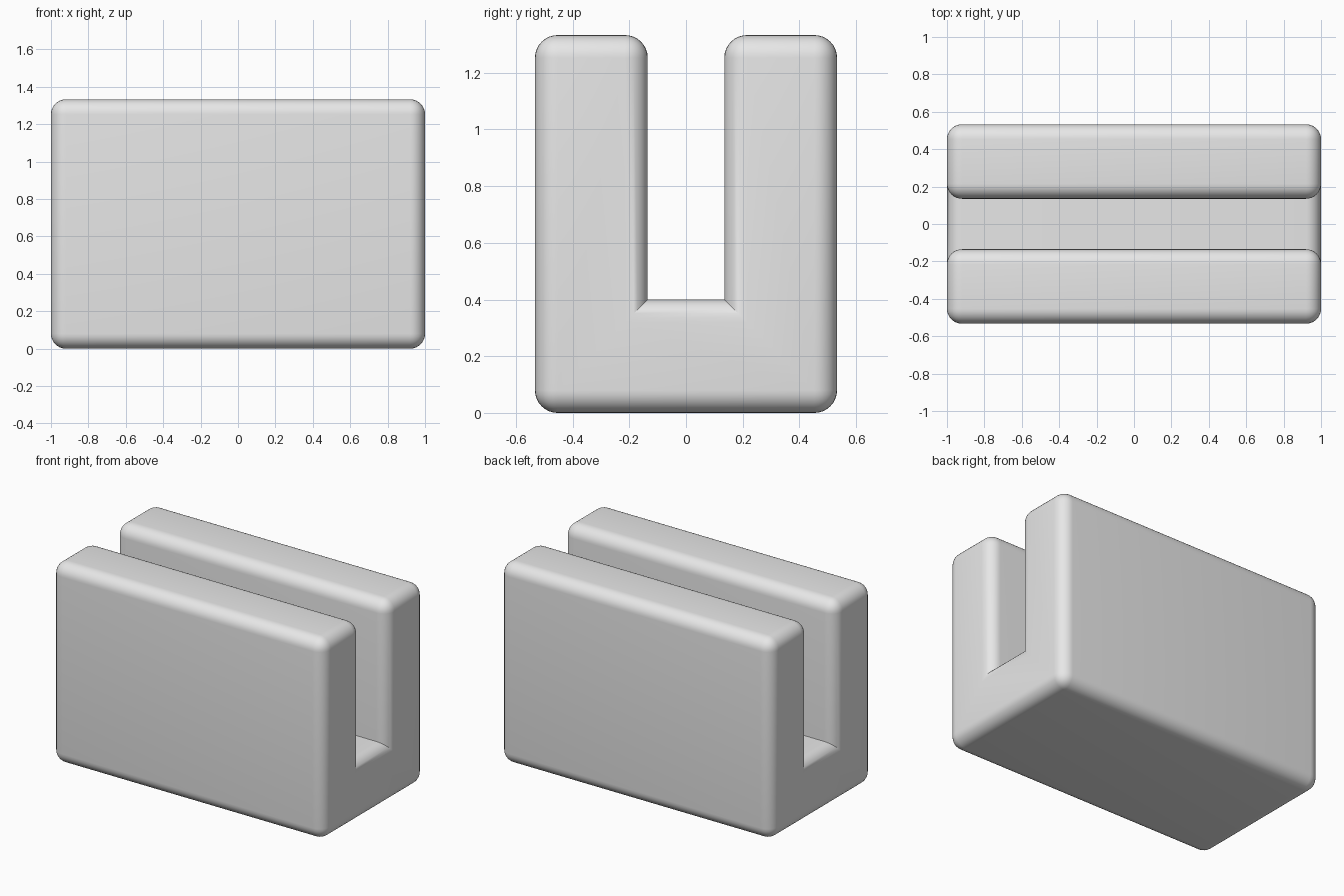
import bpy
import bmesh
import math

cube = bpy.data.objects.get("Cube")
if cube:
    bpy.data.objects.remove(cube, do_unlink=True)

HALF_LENGTH = 1.0
HALF_DEPTH = 0.533
HEIGHT = 1.333
HALF_SLOT = 0.135
FLOOR = 0.4
RADIUS = 0.08

# Plain grey finish
grey = bpy.data.materials.new("light grey")
grey.use_nodes = True
colour = (0.8, 0.8, 0.8, 1)
grey.diffuse_color = colour
grey.node_tree.nodes["Principled BSDF"].inputs["Base Color"].default_value = colour

# U-shaped end profile, mirrored across the slot
half = [(HALF_DEPTH, 0), (HALF_DEPTH, HEIGHT), (HALF_SLOT, HEIGHT), (HALF_SLOT, FLOOR)]
profile = half + [(-y, z) for y, z in reversed(half)]

# Extrude the profile along the length
bm = bmesh.new()
end = bm.faces.new([bm.verts.new((-HALF_LENGTH, y, z)) for y, z in profile])
extruded = bmesh.ops.extrude_face_region(bm, geom=[end], use_keep_orig=True)
moved = [v for v in extruded["geom"] if isinstance(v, bmesh.types.BMVert)]
bmesh.ops.translate(bm, verts=moved, vec=(2 * HALF_LENGTH, 0, 0))
bmesh.ops.recalc_face_normals(bm, faces=bm.faces)

# Round every outward edge; the two inner slot corners stay sharp
outward = [e for e in bm.edges if e.calc_face_angle_signed() > 0.1]
bmesh.ops.bevel(bm, geom=outward, offset=RADIUS, offset_type='OFFSET',
                segments=8, profile=0.5, affect='EDGES', clamp_overlap=True)

mesh = bpy.data.meshes.new("slotted_block")
bm.to_mesh(mesh)
bm.free()
mesh.materials.append(grey)
block = bpy.data.objects.new("slotted_block", mesh)
bpy.context.collection.objects.link(block)

# Smooth rounds with crisp slot corners
bpy.context.view_layer.objects.active = block
block.select_set(True)
bpy.ops.object.shade_smooth_by_angle(angle=math.radians(30))
